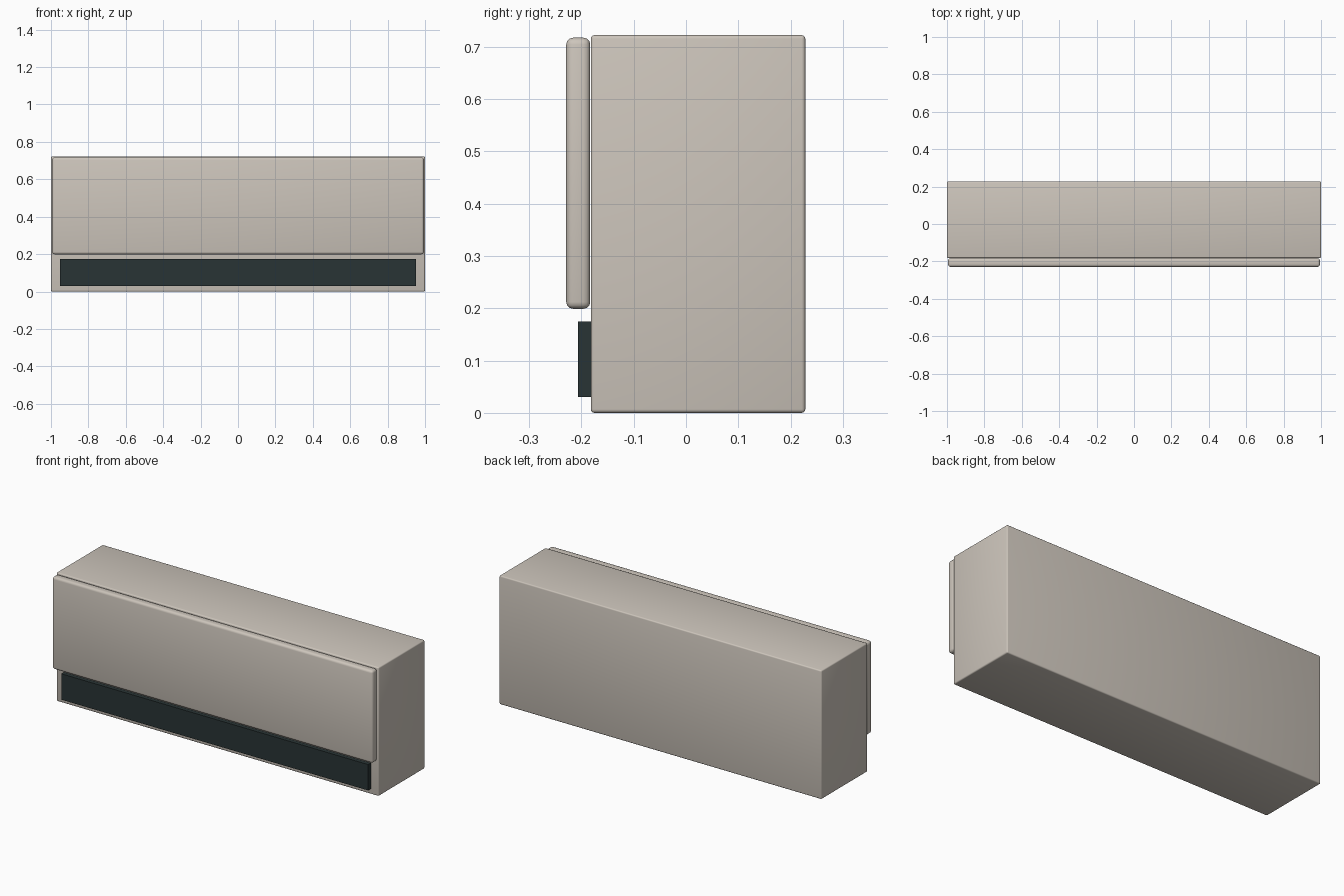
import bpy

cube = bpy.data.objects.get("Cube")
if cube:
    bpy.data.objects.remove(cube, do_unlink=True)


def make_material(name, rgb, roughness):
    mat = bpy.data.materials.new(name)
    mat.use_nodes = True
    colour = (*rgb, 1.0)
    mat.diffuse_color = colour
    bsdf = mat.node_tree.nodes["Principled BSDF"]
    bsdf.inputs["Base Color"].default_value = colour
    bsdf.inputs["Roughness"].default_value = roughness
    return mat


def add_box(name, x, y, z, mat, bevel=0.0):
    """Box spanning the (low, high) ranges, with optional rounded edges."""
    spans = (x, y, z)
    bpy.ops.mesh.primitive_cube_add(size=1, location=[(a + b) / 2 for a, b in spans])
    obj = bpy.context.object
    obj.name = name
    obj.scale = [b - a for a, b in spans]
    bpy.ops.object.transform_apply(location=False, rotation=False, scale=True)
    obj.data.materials.append(mat)
    if bevel:
        mod = obj.modifiers.new("rounded_edges", "BEVEL")
        mod.width = bevel
        mod.segments = 3
        bpy.ops.object.modifier_apply(modifier=mod.name)
        bpy.ops.object.shade_smooth_by_angle()
    return obj


casing = make_material("warm_beige", (0.61, 0.56, 0.50), 0.5)
dark = make_material("dark_slate", (0.022, 0.034, 0.035), 0.5)

# Main casing
add_box("body", (-1, 1), (-0.182, 0.228), (0, 0.722), casing, 0.007)

# Raised cover across the upper front
add_box("front_cover", (-0.994, 0.994), (-0.229, -0.183), (0.199, 0.717), casing, 0.013)

# Dark outlet strip along the lower front
add_box("outlet_strip", (-0.952, 0.952), (-0.206, -0.17), (0.03, 0.175), dark)
